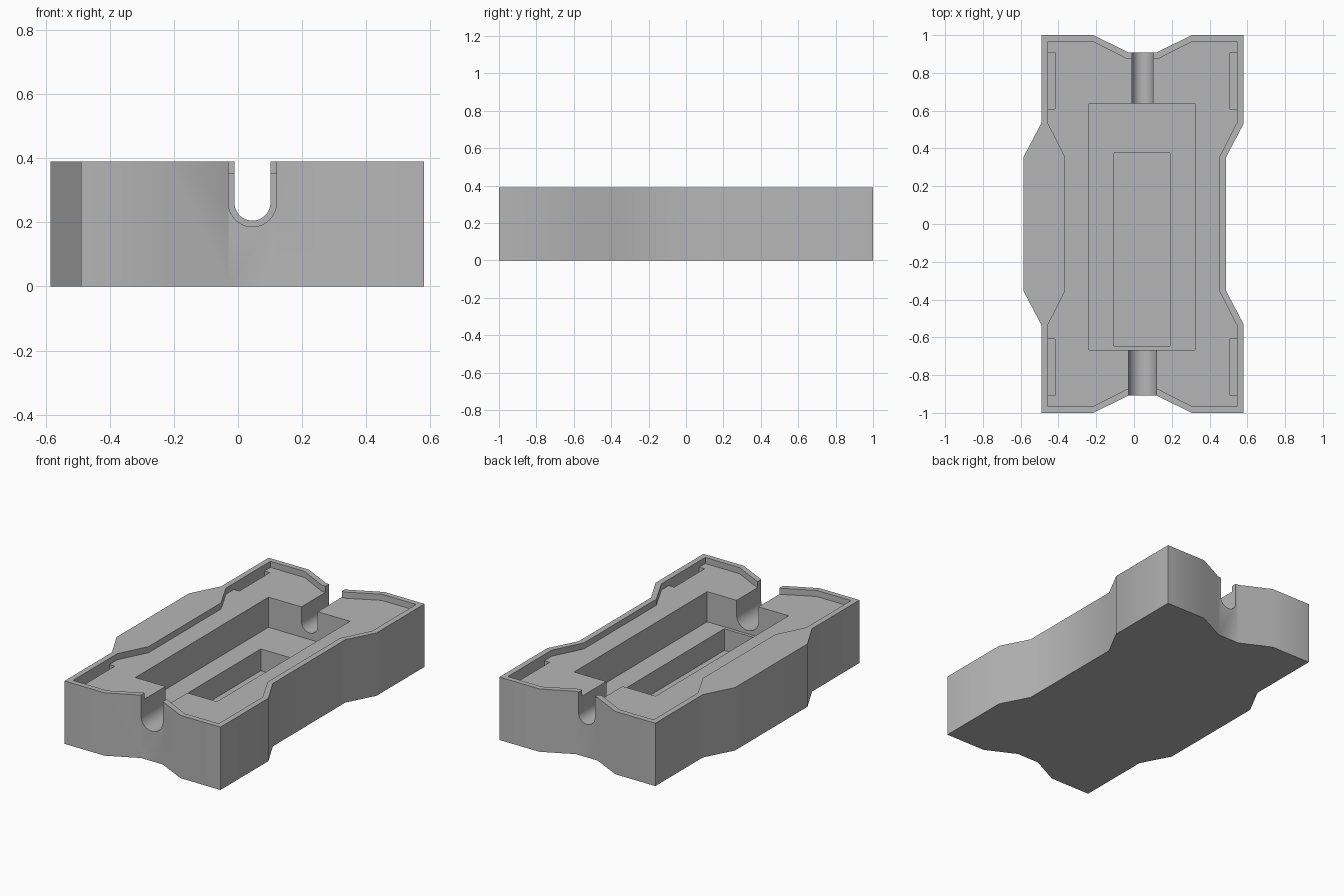
import bpy
import bmesh
import math

cube = bpy.data.objects.get("Cube")
if cube:
    bpy.data.objects.remove(cube, do_unlink=True)

grey = bpy.data.materials.new("plain grey")
grey.use_nodes = True
grey.diffuse_color = (0.47, 0.47, 0.47, 1)
grey.node_tree.nodes["Principled BSDF"].inputs["Base Color"].default_value = grey.diffuse_color

TOP, LEDGE, WELL, PIT = 0.39, 0.352, 0.165, 0.03
CHANNEL_X, CHANNEL_Z = 0.045, 0.261


def prism(name, base, offset):
    """Extrude a flat loop of 3D points along an offset."""
    bm = bmesh.new()
    face = bm.faces.new([bm.verts.new(p) for p in base])
    new = bmesh.ops.extrude_face_region(bm, geom=[face])["geom"]
    bmesh.ops.translate(bm, vec=offset, verts=[v for v in new if isinstance(v, bmesh.types.BMVert)])
    bmesh.ops.recalc_face_normals(bm, faces=bm.faces)
    mesh = bpy.data.meshes.new(name)
    bm.to_mesh(mesh)
    bm.free()
    mesh.materials.append(grey)
    obj = bpy.data.objects.new(name, mesh)
    bpy.context.collection.objects.link(obj)
    return obj


def slab(name, outline, low, high):
    return prism(name, [(x, y, low) for x, y in outline], (0, 0, high - low))


def box(name, x0, x1, y0, y1, low, high):
    return slab(name, [(x0, y0), (x1, y0), (x1, y1), (x0, y1)], low, high)


def mirrored(half):
    """Complete an outline given for the +y half."""
    return half + [(x, -y) for x, y in reversed(half)]


def cut(body, cutter):
    cutter.hide_render = True
    mod = body.modifiers.new("cut", 'BOOLEAN')
    mod.operation = 'DIFFERENCE'
    mod.solver = 'EXACT'
    mod.object = cutter
    bpy.context.view_layer.objects.active = body
    bpy.ops.object.modifier_apply(modifier=mod.name)
    bpy.data.objects.remove(cutter, do_unlink=True)


# Housing with waisted sides and dished ends
body = slab("housing_half", mirrored([
    (-0.585, 0.355), (-0.49, 0.535), (-0.49, 1), (-0.215, 1), (-0.03, 0.908),
    (0.12, 0.908), (0.305, 1), (0.58, 1), (0.58, 0.53), (0.488, 0.355)]), 0, TOP)

# Shallow recess leaving a thin rim
cut(body, slab("rim_recess", mirrored([
    (-0.365, 0.355), (-0.455, 0.532), (-0.455, 0.967), (-0.22, 0.967), (-0.035, 0.873),
    (0.125, 0.873), (0.31, 0.967), (0.545, 0.967), (0.545, 0.538), (0.452, 0.355)]), LEDGE, 0.5))

# Large well and deeper inner pit
cut(body, box("well", -0.237, 0.322, -0.667, 0.637, WELL, 0.5))
cut(body, box("pit", -0.107, 0.19, -0.647, 0.377, PIT, 0.3))

# Clip slots beside the rim, one near each corner
for side in (-0.455, 0.508):
    for start in (-0.908, 0.61):
        cut(body, box("clip_slot", side, side + 0.037, start, start + 0.298, LEDGE - 0.04, LEDGE + 0.02))


# Round-bottomed cable channels at each end
def channel(radius, y0, y1):
    steps = 24
    arc = [math.pi + math.pi * i / steps for i in range(steps + 1)]
    loop = [(CHANNEL_X + radius * math.cos(a), y0, CHANNEL_Z + radius * math.sin(a)) for a in arc]
    loop += [(CHANNEL_X + radius, y0, 0.5), (CHANNEL_X - radius, y0, 0.5)]
    cut(body, prism("cable_channel", loop, (0, y1 - y0, 0)))


channel(0.075, -1.1, -0.55)
channel(0.056, 0.55, 1.1)

# Soft shading on the gentle bends, crisp edges elsewhere
bpy.ops.object.select_all(action='DESELECT')
body.select_set(True)
bpy.context.view_layer.objects.active = body
bpy.ops.object.shade_smooth_by_angle(angle=math.radians(30))
